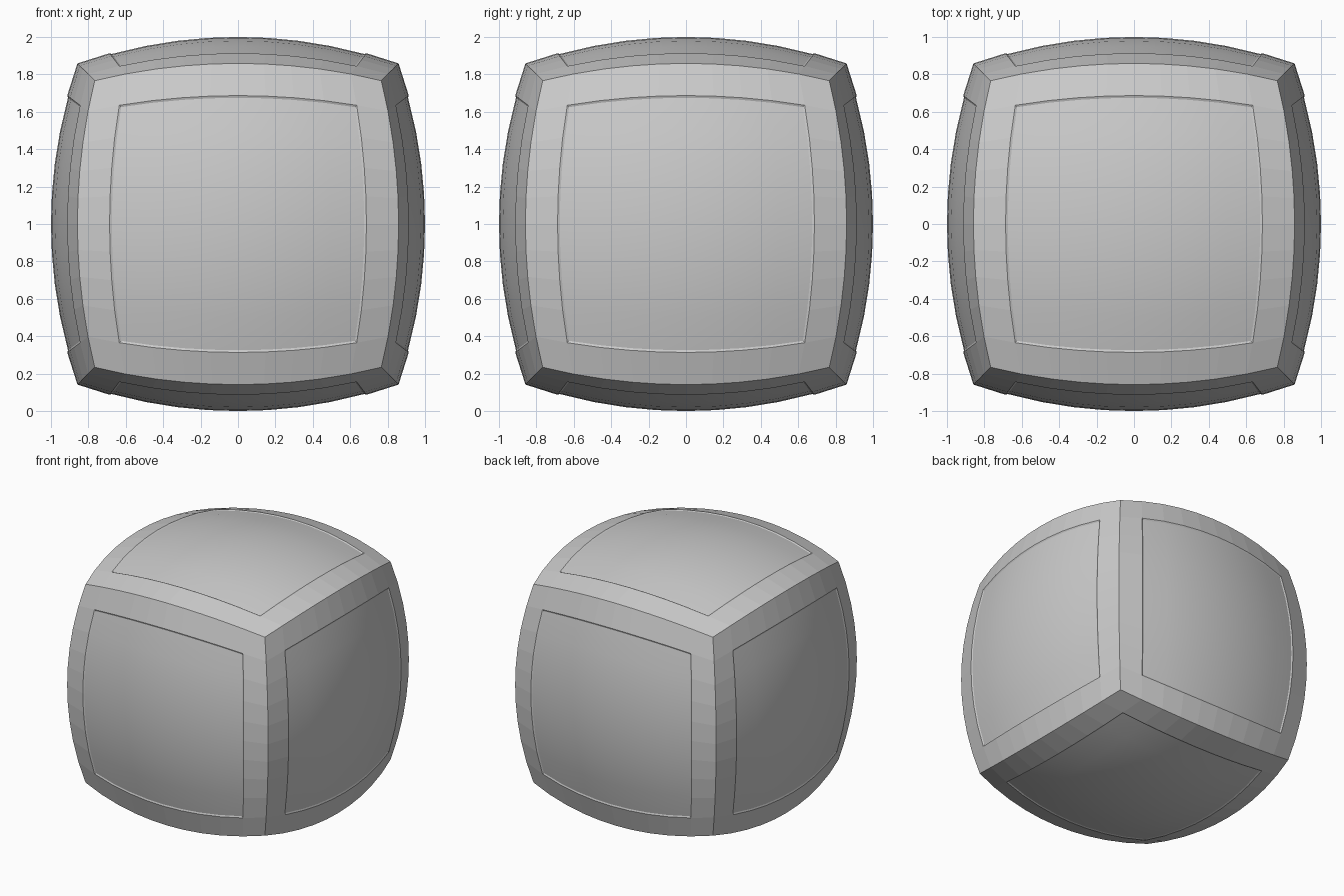
import bpy, bmesh, math
from mathutils import Vector, Matrix

cube = bpy.data.objects.get("Cube")
if cube:
    bpy.data.objects.remove(cube, do_unlink=True)

CENTRE = 1.55        # how far behind the middle each bulging side is centred
PANEL_R = 2.55       # radius of the recessed panels
FRAME_R = 2.557      # radius of the raised border
RIM, PANEL_RIM = 0.752, 0.742
CELLS = 8

grey = bpy.data.materials.new("plain_grey")
grey.diffuse_color = (0.6, 0.6, 0.6, 1)
grey.use_nodes = True
grey.node_tree.nodes["Principled BSDF"].inputs["Base Color"].default_value = (0.6, 0.6, 0.6, 1)


def bulge(u, v, radius):
    """Point on the bulging top side, along the ray through (u, v, 1)."""
    d = Vector((u, v, 1))
    q = d.length_squared
    t = (math.sqrt(CENTRE ** 2 + q * (radius ** 2 - CENTRE ** 2)) - CENTRE) / q
    return d * t


def steps(limit):
    a = math.atan(limit)
    return [math.tan(a * (2 * i / CELLS - 1)) for i in range(CELLS + 1)]


def add_grid(bm, us, radius, turn, keep):
    n = len(us)
    pts = [[bm.verts.new(turn @ bulge(u, v, radius)) for u in us] for v in us]
    for j in range(n - 1):
        for i in range(n - 1):
            if keep(i, j):
                bm.faces.new((pts[j][i], pts[j][i + 1], pts[j + 1][i + 1], pts[j + 1][i]))
    for row in pts:
        for v in row:
            if not v.link_faces:
                bm.verts.remove(v)


def add_wall(bm, turn):
    """Sloped step running round the panel, one side at a time."""
    for k in range(4):
        spin = turn @ Matrix.Rotation(k * math.pi / 2, 3, "Z")
        outer = [bm.verts.new(spin @ bulge(u, -RIM, FRAME_R)) for u in steps(RIM)]
        inner = [bm.verts.new(spin @ bulge(u, -PANEL_RIM, PANEL_R)) for u in steps(PANEL_RIM)]
        for i in range(CELLS):
            bm.faces.new((outer[i], outer[i + 1], inner[i + 1], inner[i]))


def finish(bm, name, smooth):
    bmesh.ops.remove_doubles(bm, verts=bm.verts, dist=0.0005)
    for f in bm.faces:
        f.smooth = smooth
    mesh = bpy.data.meshes.new(name)
    bm.to_mesh(mesh)
    bm.free()
    mesh.materials.append(grey)
    ob = bpy.data.objects.new(name, mesh)
    ob.location.z = 1
    bpy.context.collection.objects.link(ob)


quarter = math.pi / 2
sides = {
    "top": Matrix.Identity(3),
    "bottom": Matrix.Rotation(math.pi, 3, "X"),
    "front": Matrix.Rotation(quarter, 3, "X"),
    "back": Matrix.Rotation(-quarter, 3, "X"),
    "left": Matrix.Rotation(quarter, 3, "Y"),
    "right": Matrix.Rotation(-quarter, 3, "Y"),
}

# Faceted border shared by all sides, and a smooth panel in each side
frame = bmesh.new()
border = [-1] + steps(RIM) + [1]
for name, turn in sides.items():
    add_grid(frame, border, FRAME_R, turn,
             lambda i, j: i in (0, CELLS + 1) or j in (0, CELLS + 1))
    add_wall(frame, turn)
    panel = bmesh.new()
    add_grid(panel, steps(PANEL_RIM), PANEL_R, turn, lambda i, j: True)
    finish(panel, name + "_panel", True)
finish(frame, "frame", False)
